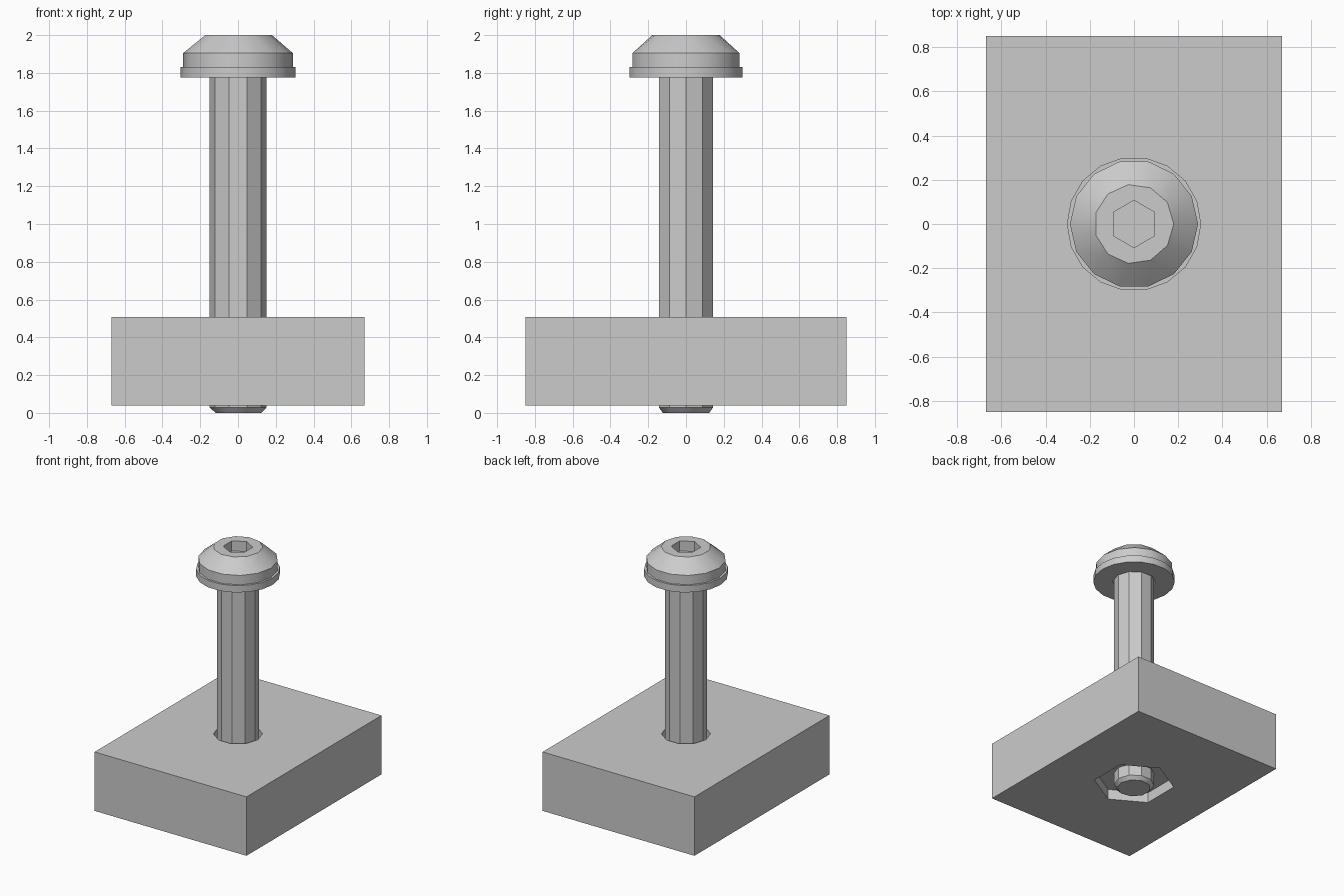
import bpy
import bmesh
import math

default = bpy.data.objects.get("Cube")
if default:
    bpy.data.objects.remove(default, do_unlink=True)

# Single plain grey finish
GREY = (0.6, 0.6, 0.6, 1.0)
metal = bpy.data.materials.new("plain grey")
metal.use_nodes = True
metal.diffuse_color = GREY
metal.node_tree.nodes["Principled BSDF"].inputs["Base Color"].default_value = GREY


def finish(bm, name):
    bmesh.ops.recalc_face_normals(bm, faces=bm.faces)
    mesh = bpy.data.meshes.new(name)
    bm.to_mesh(mesh)
    bm.free()
    mesh.materials.append(metal)
    obj = bpy.data.objects.new(name, mesh)
    bpy.context.collection.objects.link(obj)
    return obj


def stitch(bm, a, b):
    """Join two rings of any side counts, walking round both by angle."""
    n, m = len(a), len(b)
    i = j = 0
    while i < n or j < m:
        step = (i + 1) * m - (j + 1) * n
        face = [a[i % n], b[j % m]]
        if step >= 0:
            j += 1
            face.append(b[j % m])
        if step <= 0:
            i += 1
            face.append(a[i % n])
        bm.faces.new(face)


def loft(name, rings, phase=0.0):
    """Closed solid through rings given as (sides, radius, height)."""
    bm = bmesh.new()
    loops = []
    for sides, radius, z in rings:
        angles = [phase + math.tau * k / sides for k in range(sides)]
        loops.append([bm.verts.new((radius * math.cos(t), radius * math.sin(t), z))
                      for t in angles])
    for low, high in zip(loops, loops[1:]):
        stitch(bm, low, high)
    bm.faces.new(loops[0])
    bm.faces.new(loops[-1])
    return finish(bm, name)


def prism(name, sides, radius, bottom, top, phase=0.0):
    return loft(name, [(sides, radius, bottom), (sides, radius, top)], phase)


def select_only(obj):
    bpy.ops.object.select_all(action='DESELECT')
    obj.select_set(True)
    bpy.context.view_layer.objects.active = obj


def cut(obj, cutter):
    cutter.hide_render = True
    mod = obj.modifiers.new("cut", 'BOOLEAN')
    mod.operation = 'DIFFERENCE'
    mod.solver = 'EXACT'
    mod.object = cutter
    select_only(obj)
    bpy.ops.object.modifier_apply(modifier=mod.name)
    bpy.data.objects.remove(cutter, do_unlink=True)


HEX = math.pi / 2  # hexagon corners point to front and back

# Base block with a clearance hole and a hexagonal nut pocket underneath
bm = bmesh.new()
bmesh.ops.create_cube(bm, size=1.0)
bmesh.ops.scale(bm, vec=(1.34, 1.70, 0.47), verts=bm.verts)
bmesh.ops.translate(bm, vec=(0, 0, 0.273), verts=bm.verts)
block = finish(bm, "base_block")
cut(block, prism("hole_cutter", 10, 0.177, -0.1, 0.7))
cut(block, prism("pocket_cutter", 6, 0.30, -0.1, 0.30, HEX))

# Captive nut sitting inside the pocket
nut = prism("nut", 6, 0.298, 0.12, 0.295, HEX)
cut(nut, prism("nut_cutter", 10, 0.152, 0, 0.5))

# Bolt shank with chamfered tip
shank = loft("bolt_shank", [(9, 0.125, 0), (10, 0.15, 0.028), (10, 0.15, 1.84)])

# Washer under the head
washer = prism("washer", 18, 0.304, 1.775, 1.83)
cut(washer, prism("washer_cutter", 10, 0.16, 1.7, 1.9))

# Domed button head with hex socket
head = loft("bolt_head", [(14, 0.29, 1.83), (14, 0.29, 1.905), (11, 0.18, 2.0)])
cut(head, prism("socket_cutter", 6, 0.107, 1.92, 2.1, HEX))

# Shallow facets blend, corners stay crisp
for part in (block, nut, shank, washer, head):
    select_only(part)
    bpy.ops.object.shade_smooth_by_angle(angle=math.radians(30))
